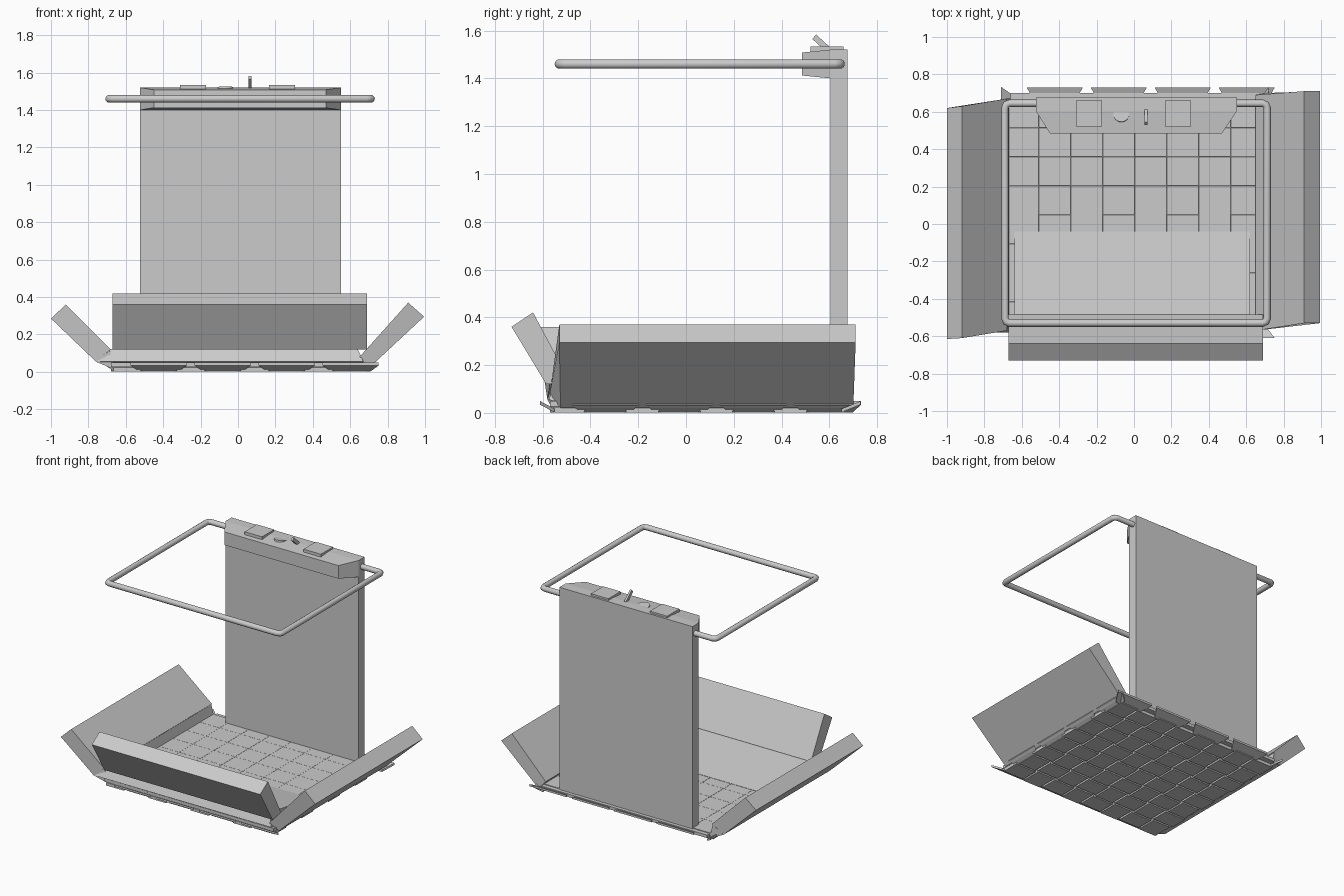
import bpy, bmesh, math
from mathutils import Matrix, Vector

if "Cube" in bpy.data.objects:
    bpy.data.objects.remove(bpy.data.objects["Cube"])


def finish(name, bm):
    bmesh.ops.recalc_face_normals(bm, faces=bm.faces)
    me = bpy.data.meshes.new(name)
    bm.to_mesh(me)
    bm.free()
    ob = bpy.data.objects.new(name, me)
    bpy.context.collection.objects.link(ob)
    return ob


def add_loft(bm, a, b):
    """Closed solid between two matching loops of 3D points."""
    va = [bm.verts.new(p) for p in a]
    vb = [bm.verts.new(p) for p in b]
    n = len(a)
    bm.faces.new(va)
    bm.faces.new(vb)
    for i in range(n):
        bm.faces.new((va[i], va[(i + 1) % n], vb[(i + 1) % n], vb[i]))


def loft(name, a, b):
    bm = bmesh.new()
    add_loft(bm, a, b)
    return finish(name, bm)


def box(name, lo, hi):
    rect = ((lo[0], lo[1]), (hi[0], lo[1]), (hi[0], hi[1]), (lo[0], hi[1]))
    return loft(name, [(x, y, lo[2]) for x, y in rect], [(x, y, hi[2]) for x, y in rect])


# woven floor: strips in both directions with alternating over and under crossings
N, T = 8, 0.022
X0, PX, Y0, PY = -0.68, 0.171, -0.57, 0.155
LOW, HIGH = 0.002, 0.027


def strip(bm, k, along_x):
    u0, pu, v0, pv = (X0, PX, Y0, PY) if along_x else (Y0, PY, X0, PX)
    path = []
    for j in range(N):
        low = ((k + j) % 2 == 0) == along_x
        c = u0 + (j + 0.5) * pu
        z = LOW if low else HIGH
        half = 0.42 if low else 0.495
        path += [(c - pu * half, z), (c + pu * half, z)]
    va, vb = v0 + k * pv + 0.0005, v0 + (k + 1) * pv - 0.0005
    outline = path + [(u, z + T) for u, z in reversed(path)]
    pt = lambda u, v, z: (u, v, z) if along_x else (v, u, z)
    add_loft(bm, [pt(u, va, z) for u, z in outline], [pt(u, vb, z) for u, z in outline])


for along_x, name in ((True, "floor_cross_strips"), (False, "floor_long_strips")):
    bm = bmesh.new()
    for k in range(N):
        strip(bm, k, along_x)
    finish(name, bm)

# upturned trapezoid tabs on the floor edges
XE, YE = (X0, X0 + N * PX), (Y0, Y0 + N * PY)
bm = bmesh.new()
for k in range(1, N, 2):
    for along_x, c, edges in ((True, X0 + (k + 0.5) * PX, YE), (False, Y0 + (k + 0.5) * PY, XE)):
        for e, s in zip(edges, (-1, 1)):
            w = 0.15 if along_x else 0.14
            out = (0.06 if s > 0 else 0.04) if along_x else 0.03
            loops = []
            for half, off, z in ((0.105, -0.02, 0.002), (w, out, 0.034)):
                q = [(c - half, e + s * off, z), (c + half, e + s * off, z),
                     (c + half, e + s * off, z + 0.015), (c - half, e + s * off, z + 0.015)]
                loops.append([(a, b, h) if along_x else (b, a, h) for a, b, h in q])
            add_loft(bm, *loops)
finish("floor_edge_tabs", bm)
# thin band filling the back edge between the tabs
box("floor_back_edge", (-0.66, 0.66, 0.022), (0.69, 0.70, 0.044))

# sloping front floor plate
plate = [(-0.04, 0.051), (-0.49, 0.125), (-0.54, 0.125), (-0.54, 0.10), (-0.04, 0.035)]
loft("front_floor_plate", [(-0.64, y, z) for y, z in plate], [(0.62, y, z) for y, z in plate])

# front sill under the flap, splayed to meet the left flap
loft("front_sill", [(-0.685, -0.50, 0.122), (-0.685, -0.545, 0.122), (-0.755, -0.58, 0.055), (-0.755, -0.55, 0.05)],
     [(0.64, -0.50, 0.122), (0.64, -0.545, 0.122), (0.67, -0.575, 0.055), (0.67, -0.55, 0.05)])

# front flap leaning outward
flap = [(-0.485, 0.13), (-0.64, 0.42), (-0.73, 0.36), (-0.585, 0.12)]
loft("front_flap", [(-0.67, y, z) for y, z in flap], [(0.69, y, z) for y, z in flap])


# side flaps, slightly skewed
def side_flap(name, pts, front, back):
    loft(name, [(x, y, z) for (x, z), y in zip(pts, front)],
         [(x, y, z) for (x, z), y in zip(pts, back)])


side_flap("right_flap", [(0.65, 0.08), (0.91, 0.37), (0.995, 0.295), (0.70, 0.02)],
          (-0.57, -0.53, -0.53, -0.525), (0.69, 0.71, 0.71, 0.70))
side_flap("left_flap", [(-0.68, 0.12), (-0.92, 0.36), (-1.0, 0.285), (-0.76, 0.055)],
          (-0.57, -0.61, -0.615, -0.58), (0.67, 0.63, 0.62, 0.65))
# inner footing of the left flap
loft("left_flap_foot", [(-0.685, -0.56, 0.115), (-0.76, -0.58, 0.055), (-0.68, -0.56, 0.02), (-0.665, -0.56, 0.04)],
     [(-0.685, 0.67, 0.115), (-0.76, 0.65, 0.055), (-0.68, 0.67, 0.02), (-0.665, 0.67, 0.04)])

# upright back panel
box("back_panel", (-0.525, 0.605, 0.03), (0.55, 0.675, 1.52))

# control console
outline = [(-0.525, 0.605), (-0.45, 0.485), (0.47, 0.485), (0.55, 0.605)]
loft("console", [(x, y, 1.412 if y < 0.5 else 1.40) for x, y in outline],
     [(x, y, 1.508 if y < 0.5 else 1.52) for x, y in outline])

# console pads
for side, x in (("left", -0.24), ("right", 0.235)):
    box(side + "_console_pad", (x - 0.07, 0.52, 1.50), (x + 0.07, 0.66, 1.533))

# round button, tilted and partly sunk at the back
bm = bmesh.new()
bmesh.ops.create_cone(bm, cap_ends=True, segments=24, radius1=0.043, radius2=0.043, depth=0.03,
                      matrix=Matrix.Translation((-0.068, 0.587, 1.506)) @ Matrix.Rotation(math.radians(-8), 4, 'X'))
finish("round_button", bm)

# small lever
lever = [(0.528, 1.565), (0.545, 1.583), (0.612, 1.522), (0.595, 1.505)]
loft("lever", [(0.056, y, z) for y, z in lever], [(0.071, y, z) for y, z in lever])

# tubular hand rail
cu = bpy.data.curves.new("hand_rail", 'CURVE')
cu.dimensions = '3D'
cu.bevel_depth = 0.02
cu.bevel_resolution = 3
sp = cu.splines.new('POLY')
corners = [Vector(p) for p in ((-0.69, -0.53, 1.46), (0.712, -0.53, 1.46), (0.712, 0.645, 1.46), (-0.69, 0.645, 1.46))]
pts = []
for i, c in enumerate(corners):
    a = (corners[i - 1] - c).normalized() * 0.025
    b = (corners[(i + 1) % 4] - c).normalized() * 0.025
    pts += [c + a, c + (a + b) * 0.28, c + b]
sp.points.add(len(pts) - 1)
for p, co in zip(sp.points, pts):
    p.co = (*co, 1)
sp.use_cyclic_u = True
rail = bpy.data.objects.new("hand_rail", cu)
bpy.context.collection.objects.link(rail)
